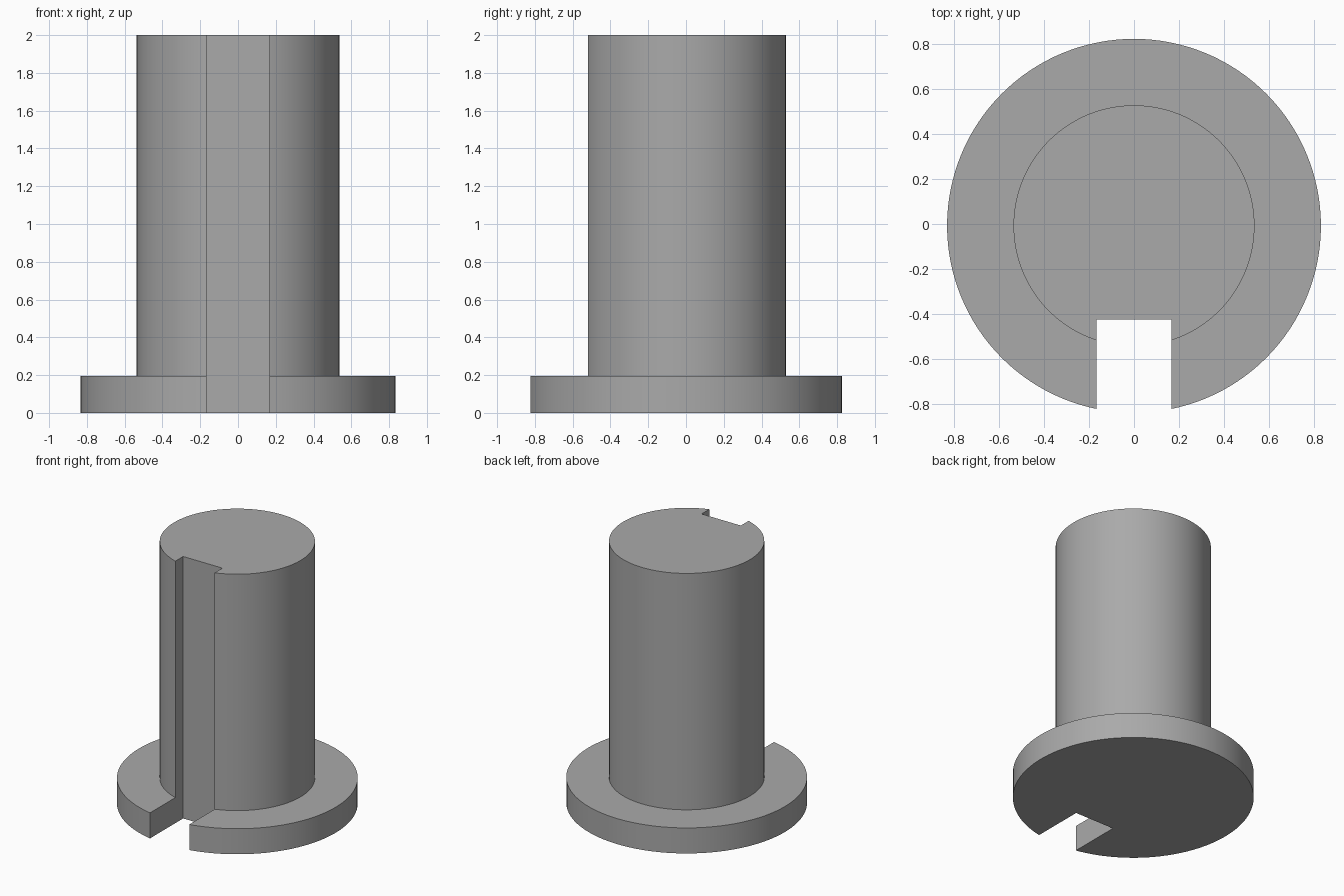
import bpy, bmesh, math

if "Cube" in bpy.data.objects:
    bpy.data.objects.remove(bpy.data.objects["Cube"])

FLANGE_R, SHAFT_R = 0.833, 0.537
FLANGE_H, TOTAL_H = 0.195, 2.0
CENTRE_Y = -0.008
SLOT_HALF, SLOT_Y = 0.166, -0.425
SEGMENTS = 128

grey = bpy.data.materials.new("plain grey")
grey.diffuse_color = (0.4, 0.4, 0.4, 1)
grey.use_nodes = True
grey.node_tree.nodes["Principled BSDF"].inputs["Base Color"].default_value = grey.diffuse_color


def make_object(name, bm):
    bmesh.ops.recalc_face_normals(bm, faces=bm.faces)
    mesh = bpy.data.meshes.new(name)
    bm.to_mesh(mesh)
    bm.free()
    mesh.materials.append(grey)
    obj = bpy.data.objects.new(name, mesh)
    bpy.context.collection.objects.link(obj)
    return obj


# Flanged shaft: stacked rings closed by a cap at each end
bm = bmesh.new()
rings = []
for r, z in [(FLANGE_R, 0), (FLANGE_R, FLANGE_H), (SHAFT_R, FLANGE_H), (SHAFT_R, TOTAL_H)]:
    angles = [2 * math.pi * i / SEGMENTS for i in range(SEGMENTS)]
    rings.append([bm.verts.new((r * math.cos(a), CENTRE_Y + r * math.sin(a), z)) for a in angles])
for low, high in zip(rings, rings[1:]):
    for i in range(SEGMENTS):
        j = (i + 1) % SEGMENTS
        bm.faces.new((low[i], low[j], high[j], high[i]))
bm.faces.new(rings[0])
bm.faces.new(rings[-1])
body = make_object("flanged_shaft", bm)

# Keyway cutter: a box running the full height at the front
bm = bmesh.new()
bmesh.ops.create_cube(bm, size=1)
for v in bm.verts:
    v.co.x *= 2 * SLOT_HALF
    v.co.y = SLOT_Y if v.co.y > 0 else -1.2
    v.co.z = 2.2 if v.co.z > 0 else -0.2
cutter = make_object("keyway_cutter", bm)
cutter.hide_render = True

# Cut the keyway, then drop the cutter
cut = body.modifiers.new("keyway", 'BOOLEAN')
cut.operation = 'DIFFERENCE'
cut.solver = 'EXACT'
cut.object = cutter
bpy.context.view_layer.objects.active = body
body.select_set(True)
bpy.ops.object.modifier_apply(modifier=cut.name)
bpy.data.objects.remove(cutter)

# Round sides smooth, all corners crisp
bpy.ops.object.shade_smooth_by_angle(angle=math.radians(30))
